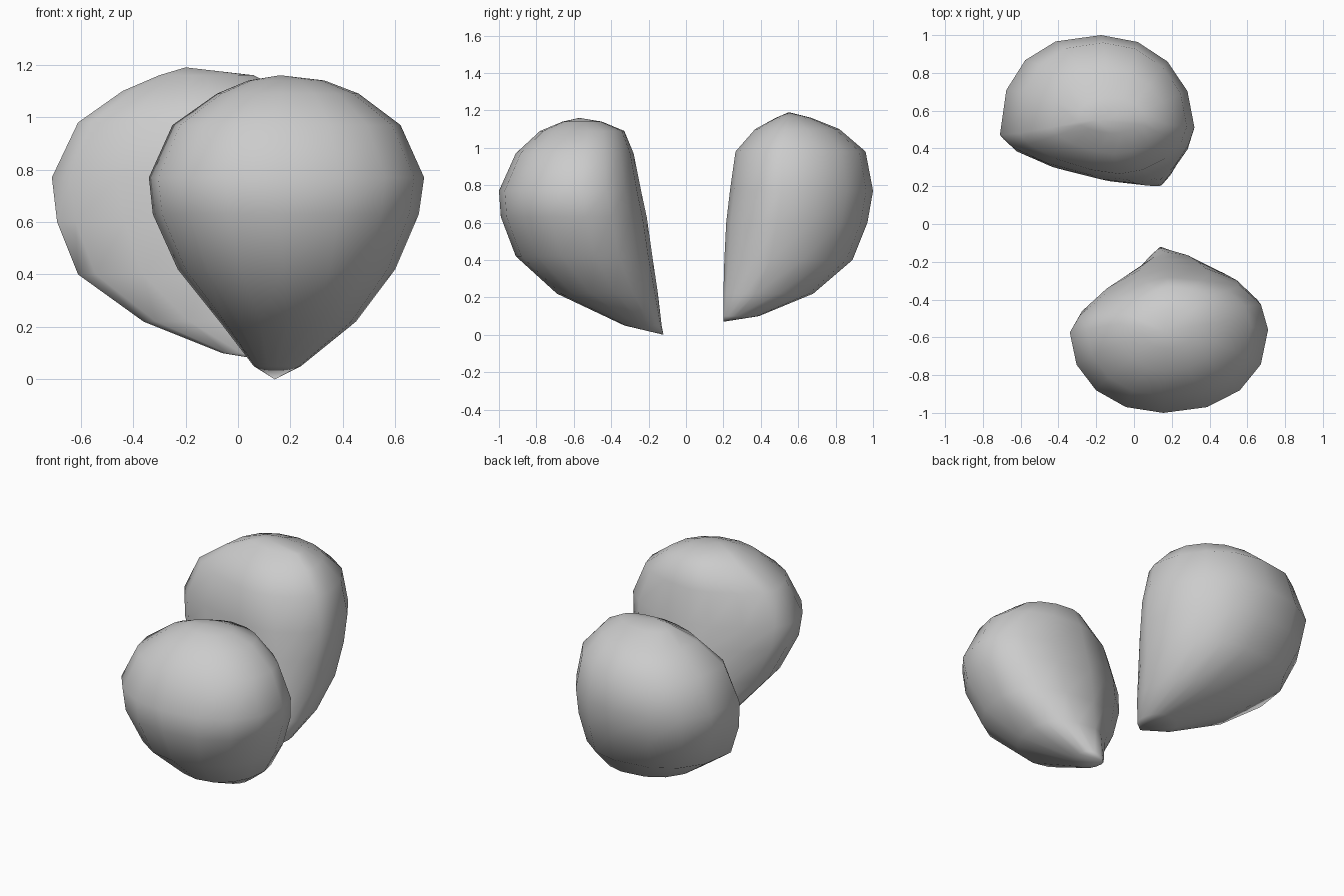
import bpy, bmesh, math

if "Cube" in bpy.data.objects:
    bpy.data.objects.remove(bpy.data.objects["Cube"])

SIDES = 16


def power(c, p):
    return math.copysign(abs(c) ** (2 / p), c)


def lobe(name, tip, rings, top, sides_y, north, south, powers):
    """Loft a pebble from rings (z, x0, x1, y0, y1).
    sides_y (east, west), north and south place the widest points of each
    ring; powers give the roundness of the NE, NW, SW and SE quarters."""
    bm = bmesh.new()
    loops = []
    for i, (z, x0, x1, y0, y1) in enumerate(rings):
        t = i / (len(rings) - 1)
        xn = x0 + (x1 - x0) * (north[0] + (north[1] - north[0]) * t)
        xs = x0 + (x1 - x0) * (south[0] + (south[1] - south[0]) * t)
        loop = []
        for k in range(SIDES):
            a = math.tau * k / SIDES
            p = powers[k * 4 // SIDES]
            c = power(round(math.cos(a), 6), p)
            s = power(round(math.sin(a), 6), p)
            cx = xn if s >= 0 else xs
            cy = y0 + (y1 - y0) * (sides_y[0] if c >= 0 else sides_y[1])
            x = cx + c * ((x1 - cx) if c >= 0 else (cx - x0))
            y = cy + s * ((y1 - cy) if s >= 0 else (cy - y0))
            loop.append(bm.verts.new((x, y, z)))
        loops.append(loop)
    lo, hi = bm.verts.new(tip), bm.verts.new(top)
    for k in range(SIDES):
        n = (k + 1) % SIDES
        bm.faces.new((lo, loops[0][n], loops[0][k]))
        bm.faces.new((hi, loops[-1][k], loops[-1][n]))
        for a, b in zip(loops, loops[1:]):
            bm.faces.new((a[k], a[n], b[n], b[k]))
    bmesh.ops.recalc_face_normals(bm, faces=bm.faces[:])
    mesh = bpy.data.meshes.new(name)
    bm.to_mesh(mesh)
    bm.free()
    obj = bpy.data.objects.new(name, mesh)
    bpy.context.collection.objects.link(obj)
    bpy.ops.object.select_all(action='DESELECT')
    obj.select_set(True)
    bpy.context.view_layer.objects.active = obj
    bpy.ops.object.shade_smooth_by_angle(angle=math.radians(50))


# Front lobe, tapering to a point at the back of its base
lobe("front_lobe", (0.14, -0.12, 0.0), [
    (0.05, 0.06, 0.24, -0.33, -0.13),
    (0.22, -0.07, 0.45, -0.69, -0.15),
    (0.42, -0.23, 0.60, -0.91, -0.18),
    (0.63, -0.325, 0.69, -0.99, -0.21),
    (0.77, -0.34, 0.71, -1.00, -0.24),
    (0.97, -0.25, 0.62, -0.91, -0.28),
    (1.09, -0.08, 0.46, -0.78, -0.33),
    (1.14, 0.04, 0.33, -0.66, -0.45),
], (0.16, -0.57, 1.16), (0.58, 0.56), (0.45, 0.5), (0.5, 0.45),
    (2.2, 1.45, 2.1, 2.2))

# Back lobe, tapering to the front right of its base
lobe("back_lobe", (0.12, 0.20, 0.07), [
    (0.10, -0.06, 0.17, 0.20, 0.39),
    (0.22, -0.36, 0.23, 0.20, 0.68),
    (0.40, -0.61, 0.28, 0.205, 0.89),
    (0.60, -0.69, 0.31, 0.215, 0.97),
    (0.77, -0.71, 0.32, 0.235, 1.00),
    (0.98, -0.61, 0.28, 0.265, 0.96),
    (1.10, -0.44, 0.17, 0.37, 0.82),
    (1.16, -0.30, 0.06, 0.48, 0.67),
], (-0.20, 0.55, 1.19), (0.36, 0.31), (0.6, 0.46), (0.85, 0.5),
    (2.05, 2.4, 1.5, 1.75))
